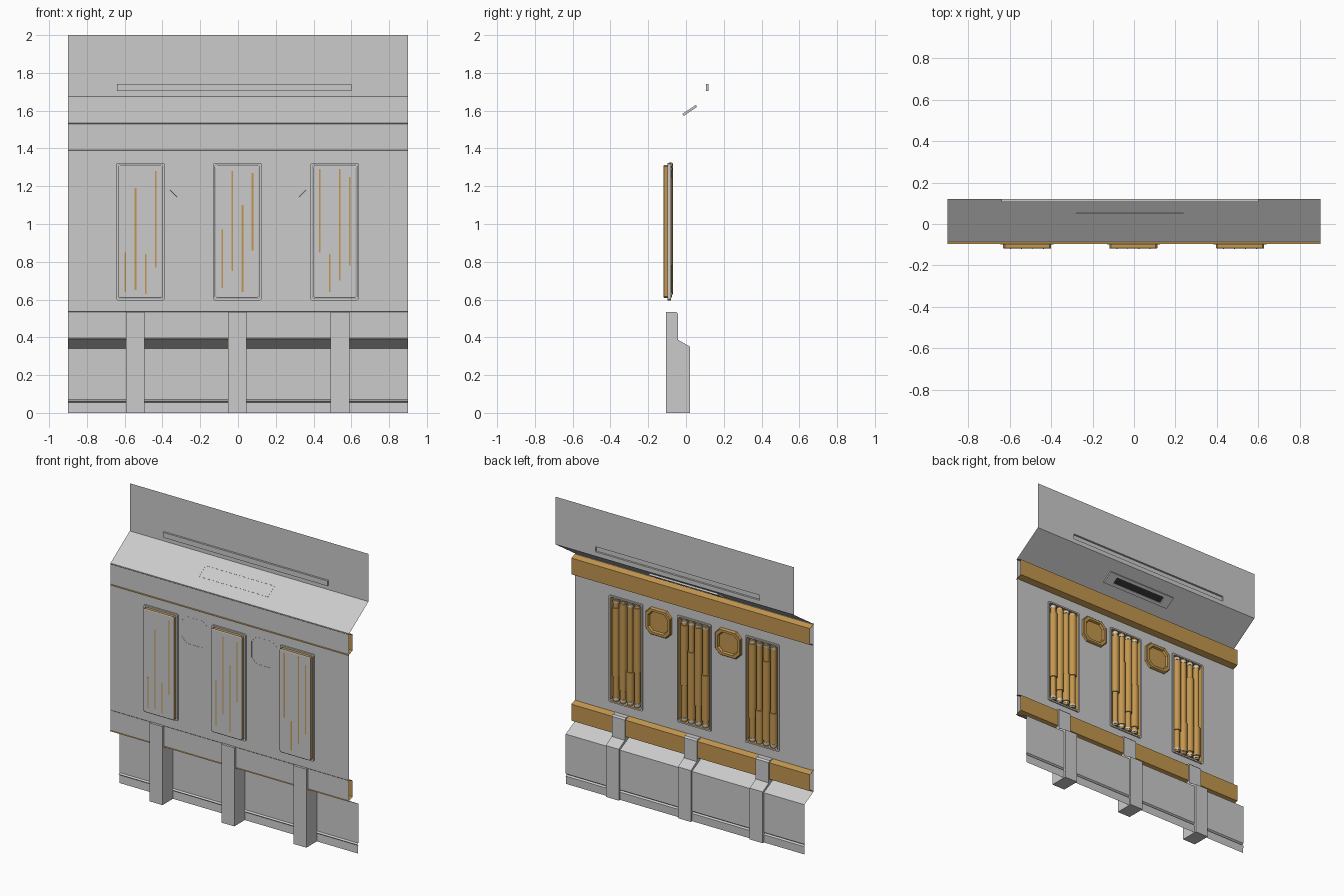
import bpy, bmesh, math
from mathutils import Matrix, Vector

if "Cube" in bpy.data.objects:
    bpy.data.objects.remove(bpy.data.objects["Cube"])


def material(name, col):
    m = bpy.data.materials.new(name)
    m.diffuse_color = (*col, 1)
    m.use_nodes = True
    m.node_tree.nodes["Principled BSDF"].inputs["Base Color"].default_value = m.diffuse_color
    return m


ORANGE = material("ochre_metal", (0.55, 0.31, 0.08))
DARK = material("dark_vent", (0.03, 0.03, 0.03))


def finish(name, bm, mat=None, smooth=False):
    bmesh.ops.recalc_face_normals(bm, faces=bm.faces)
    me = bpy.data.meshes.new(name)
    bm.to_mesh(me)
    bm.free()
    ob = bpy.data.objects.new(name, me)
    bpy.context.collection.objects.link(ob)
    if mat:
        me.materials.append(mat)
    if smooth:
        bpy.ops.object.select_all(action='DESELECT')
        ob.select_set(True)
        bpy.context.view_layer.objects.active = ob
        bpy.ops.object.shade_smooth_by_angle(angle=math.radians(40))
    return ob


def loft(name, rings, mat=None, cap=True, loop=False):
    """Bridge closed rings of points; optionally cap the last or close the loop."""
    bm = bmesh.new()
    vs = [[bm.verts.new(p) for p in r] for r in rings]
    pairs = list(zip(vs, vs[1:])) + ([(vs[-1], vs[0])] if loop else [])
    for a, b in pairs:
        n = len(a)
        for i in range(n):
            bm.faces.new((a[i], a[(i + 1) % n], b[(i + 1) % n], b[i]))
    if cap:
        bm.faces.new(vs[-1])
    return finish(name, bm, mat)


def rect(cx, cz, w, h, y, c):
    """Chamfered rectangle in the XZ plane."""
    a, b = w / 2, h / 2
    pts = [(a - c, b), (a, b - c), (a, c - b), (a - c, -b),
           (c - a, -b), (-a, c - b), (-a, b - c), (c - a, b)]
    return [(cx + x, y, cz + z) for x, z in pts]


def extrude(name, profile, x0, x1, mat=None, closed=False):
    """Extrude a YZ profile along x."""
    bm = bmesh.new()
    ends = [[bm.verts.new((x, y, z)) for y, z in profile] for x in (x0, x1)]
    n = len(profile)
    for i in range(n if closed else n - 1):
        j = (i + 1) % n
        bm.faces.new((ends[0][i], ends[0][j], ends[1][j], ends[1][i]))
    if closed:
        bm.faces.new(ends[0])
        bm.faces.new(ends[1])
    return finish(name, bm, mat)


W = 0.9
NICHES = [-0.516, -0.003, 0.512]
NZ, NW, NH = 0.96, 0.25, 0.72
SLOT = (-0.64, 0.6)
WALL = -0.088

# wall shell: one folded sheet with openings for the niches and the upper slot
path = [(0.12, 2), (0.12, 1.74), (0.12, 1.705), (0.12, 1.675), (WALL, 1.535),
        (WALL, NZ + NH / 2), (WALL, NZ - NH / 2), (WALL, 0.39), (0.01, 0.34),
        (0.01, 0.07), (0.0, 0.062), (0.01, 0.054), (0.008, 0)]
xs = sorted([-W, W, *SLOT] + [c + s * NW / 2 for c in NICHES for s in (-1, 1)])
bm = bmesh.new()
grid = [[bm.verts.new((x, y, z)) for x in xs] for y, z in path]
for r in range(len(path) - 1):
    for k in range(len(xs) - 1):
        mid = (xs[k] + xs[k + 1]) / 2
        if r == 1 and SLOT[0] < mid < SLOT[1]:
            continue
        if r == 5 and any(abs(mid - c) < NW / 2 for c in NICHES):
            continue
        bm.faces.new((grid[r][k], grid[r][k + 1], grid[r + 1][k + 1], grid[r + 1][k]))
finish("wall_shell", bm)

# recessed slot in the upper wall
sx, sw = sum(SLOT) / 2, SLOT[1] - SLOT[0]
loft("upper_slot", [rect(sx, 1.7225, sw, 0.035, y, 0.0) for y in (0.12, 0.107)])

# vent under the sloped plate
d = Vector((0, 0.208, 0.14)).normalized()
n = Vector((0, d.z, -d.y))
vc = Vector((-0.02, 0.017, 1.606))


def vent_ring(w, h, off):
    return [vc + Vector((sx * w / 2, 0, 0)) + d * (sy * h / 2) + n * off
            for sx, sy in ((1, 1), (1, -1), (-1, -1), (-1, 1))]


loft("vent_frame", [vent_ring(0.52, 0.085, -0.001), vent_ring(0.52, 0.085, 0.012),
                    vent_ring(0.39, 0.042, 0.012), vent_ring(0.39, 0.042, 0.003)], cap=False)
loft("vent_opening", [vent_ring(0.39, 0.042, 0.004), vent_ring(0.38, 0.04, 0.003)], DARK)

# horizontal trim channels
for name, z0, z1 in (("upper_trim", 1.39, 1.533), ("lower_trim", 0.393, 0.537)):
    extrude(name, [(-0.096, z1), (-0.05, z1 - 0.016), (-0.05, z0 + 0.016), (-0.096, z0)],
            -W, W, ORANGE)

# base pillars
for i, x in enumerate((-0.545, -0.003, 0.54)):
    extrude(f"pillar_{i + 1}", [(-0.105, 0), (0.022, 0), (0.022, 0.35), (-0.042, 0.387),
                                (-0.042, 0.525), (-0.052, 0.535), (-0.105, 0.535)],
            x - 0.049, x + 0.049, closed=True)

# niches: grey rim, ochre tray, grey rear cover and a bank of rods
# each rod: offset, sleeve bottom, sleeve top
RODS = [
    [(-0.08, 0.64, 0.85), (-0.027, 0.65, 1.19), (0.027, 0.63, 0.84), (0.08, 0.77, 1.28)],
    [(-0.08, 0.66, 0.97), (-0.027, 0.75, 1.28), (0.027, 0.64, 1.10), (0.08, 0.86, 1.27)],
    [(-0.08, 0.85, 1.29), (-0.027, 0.64, 0.84), (0.027, 0.70, 1.29), (0.08, 0.78, 1.25)],
]


def add_cylinder(bm, x, z0, z1, r):
    bmesh.ops.create_cone(bm, cap_ends=True, segments=14, radius1=r, radius2=r, depth=z1 - z0,
                          matrix=Matrix.Translation((x, -0.094, (z0 + z1) / 2)))


for i, c in enumerate(NICHES):
    loft(f"niche_rim_{i + 1}", [rect(c, NZ, w, h, y, 0.006) for w, h, y in (
        (0.255, 0.728, -0.098), (0.255, 0.728, -0.08), (0.235, 0.708, -0.08),
        (0.235, 0.708, -0.098))], cap=False, loop=True)
    loft(f"niche_tray_{i + 1}", [rect(c, NZ, 0.232, 0.705, y, 0.008)
                                 for y in (-0.082, -0.117)], ORANGE)
    loft(f"niche_cover_{i + 1}", [rect(c, NZ, 0.23, 0.703, -0.117, 0.008),
                                  rect(c, NZ, 0.222, 0.695, -0.119, 0.012)])
    rods, collars = bmesh.new(), bmesh.new()
    for off, z0, z1 in RODS[i]:
        add_cylinder(rods, c + off, 0.612, 1.308, 0.019)
        add_cylinder(rods, c + off, z0, z1, 0.026)
        for z in (0.625, 1.285):
            add_cylinder(collars, c + off, z, z + 0.012, 0.022)
    finish(f"rods_{i + 1}", rods, ORANGE, True)
    finish(f"rod_collars_{i + 1}", collars, None, True)

# octagonal portholes between the niches
for side, c in (("left", -0.263), ("right", 0.263)):
    loft(f"porthole_{side}", [rect(c, 1.235, s, s * 0.94, y, s * k) for s, y, k in (
        (0.195, -0.089, 0.19), (0.19, -0.074, 0.19), (0.182, -0.07, 0.19),
        (0.148, -0.07, 0.2), (0.136, -0.083, 0.2))], ORANGE)
